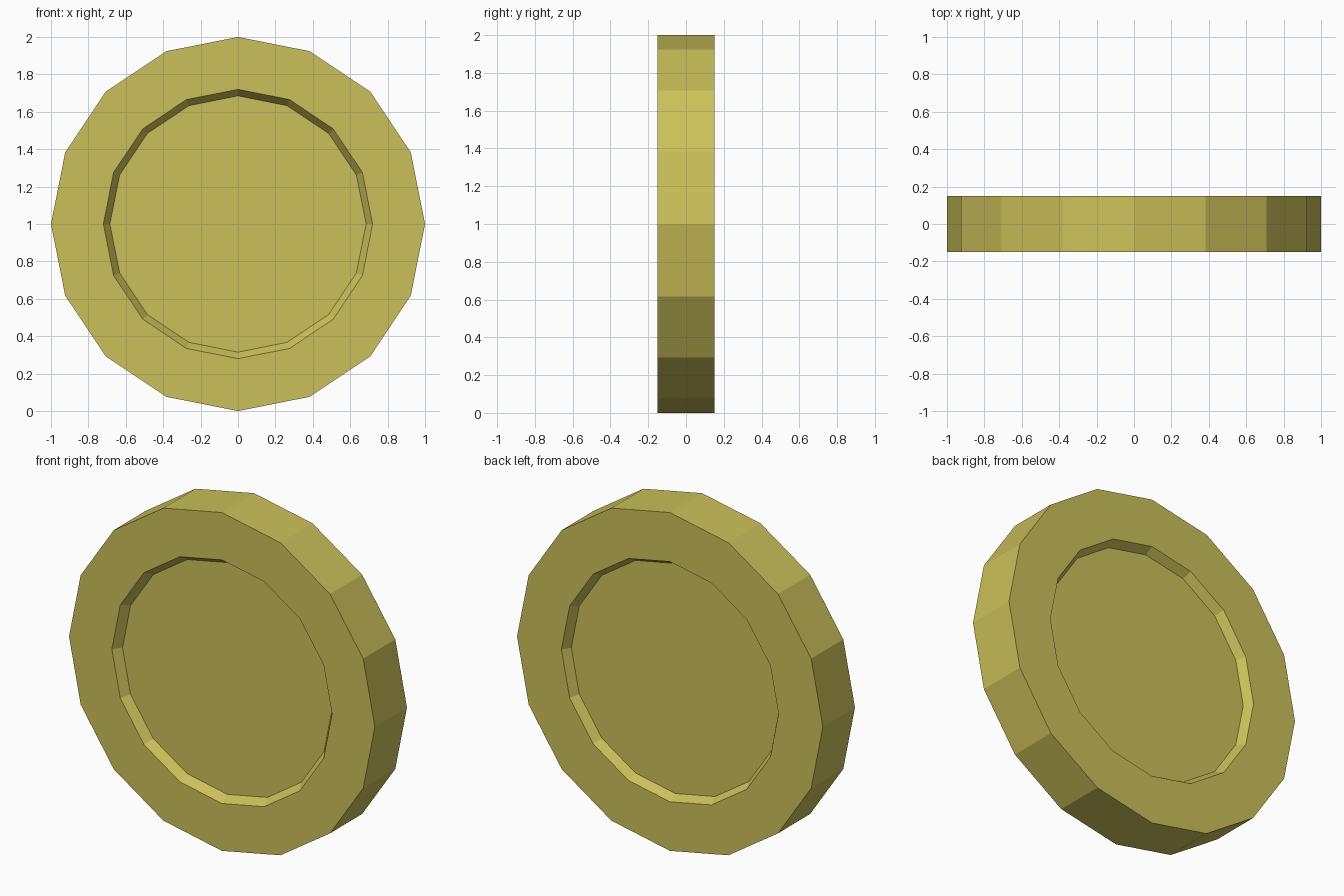
import bpy, bmesh
from math import cos, sin, pi

if "Cube" in bpy.data.objects:
    bpy.data.objects.remove(bpy.data.objects["Cube"])

SIDES = 16

# Profile from front centre to back centre: (radius, y)
PROFILE = [
    (0.685, -0.10), (0.72, -0.15),   # front recess floor edge and rim
    (1.0, -0.15), (1.0, 0.15),       # outer edge
    (0.71, 0.15), (0.68, 0.10),      # back rim and recess floor edge
]

mesh = bpy.data.meshes.new("coin")
coin = bpy.data.objects.new("coin", mesh)
bpy.context.collection.objects.link(coin)

# Revolve the profile into rings, joined by flat quads
bm = bmesh.new()
rings = []
for r, y in PROFILE:
    rings.append([bm.verts.new((r * cos(2 * pi * i / SIDES), y,
                                1 + r * sin(2 * pi * i / SIDES)))
                  for i in range(SIDES)])
for a, b in zip(rings, rings[1:]):
    for i in range(SIDES):
        j = (i + 1) % SIDES
        bm.faces.new((a[i], a[j], b[j], b[i]))

# Recess floors
bm.faces.new(rings[0])
bm.faces.new(rings[-1])
bmesh.ops.recalc_face_normals(bm, faces=bm.faces)
bm.to_mesh(mesh)
bm.free()

# Gold colour
gold = bpy.data.materials.new("gold")
gold.diffuse_color = (0.6, 0.53, 0.1, 1)
gold.use_nodes = True
gold.node_tree.nodes["Principled BSDF"].inputs["Base Color"].default_value = gold.diffuse_color
mesh.materials.append(gold)
